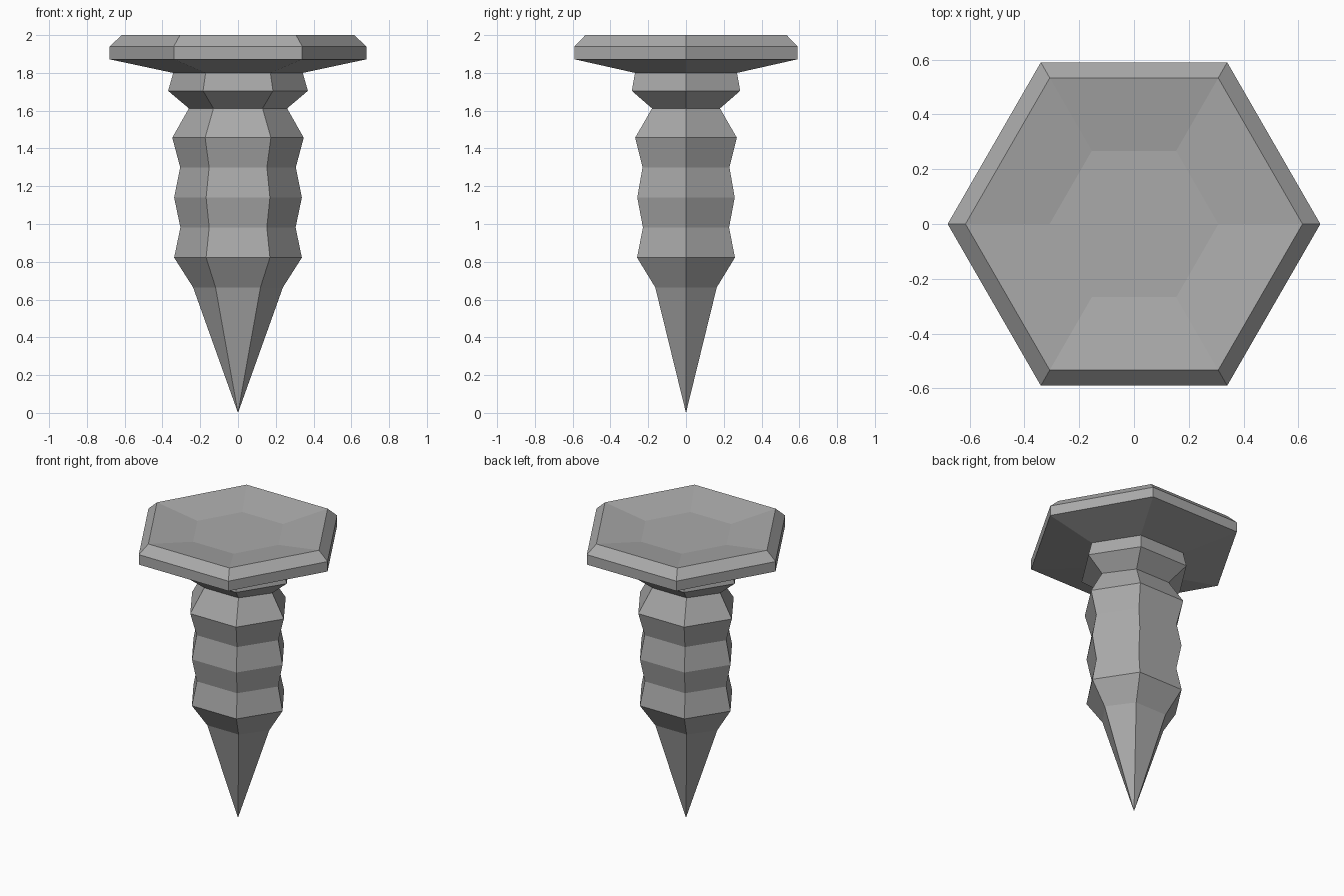
import bpy, bmesh

if "Cube" in bpy.data.objects:
    bpy.data.objects.remove(bpy.data.objects["Cube"])

steel = bpy.data.materials.new("steel grey")
steel.diffuse_color = (0.4, 0.4, 0.4, 1)
steel.use_nodes = True
steel.node_tree.nodes["Principled BSDF"].inputs["Base Color"].default_value = steel.diffuse_color


def hex_stack(name, rings, start_cap=False, end_cap=False, tip=None):
    """Skin a stack of hexagon rings given as (x half width, y half depth, z)."""
    bm = bmesh.new()
    loops = []
    for rx, ry, z in rings:
        pts = [(rx, 0), (rx / 2, ry), (-rx / 2, ry),
               (-rx, 0), (-rx / 2, -ry), (rx / 2, -ry)]
        loops.append([bm.verts.new((x, y, z)) for x, y in pts])
    for a, b in zip(loops, loops[1:]):
        for i in range(6):
            j = (i + 1) % 6
            bm.faces.new((a[i], a[j], b[j], b[i]))
    if tip is not None:
        t = bm.verts.new((0, 0, tip))
        for i in range(6):
            bm.faces.new((t, loops[0][(i + 1) % 6], loops[0][i]))
    if start_cap:
        bm.faces.new(loops[0][::-1])
    if end_cap:
        bm.faces.new(loops[-1])
    me = bpy.data.meshes.new(name)
    bm.to_mesh(me)
    bm.free()
    me.materials.append(steel)
    ob = bpy.data.objects.new(name, me)
    bpy.context.collection.objects.link(ob)
    return ob


# Pointed, ridged shank
hex_stack("shank", [
    (0.238, 0.163, 0.665), (0.338, 0.259, 0.822), (0.305, 0.228, 0.982),
    (0.338, 0.258, 1.14), (0.306, 0.23, 1.30), (0.348, 0.269, 1.457),
    (0.26, 0.18, 1.612), (0.37, 0.287, 1.705), (0.343, 0.27, 1.80),
], tip=0.0)

# Wide bevelled head with a shallow dished top
hex_stack("head", [
    (0.343, 0.27, 1.80), (0.68, 0.59, 1.872), (0.68, 0.59, 1.94),
    (0.615, 0.533, 2.0), (0.308, 0.267, 1.955),
], end_cap=True)
